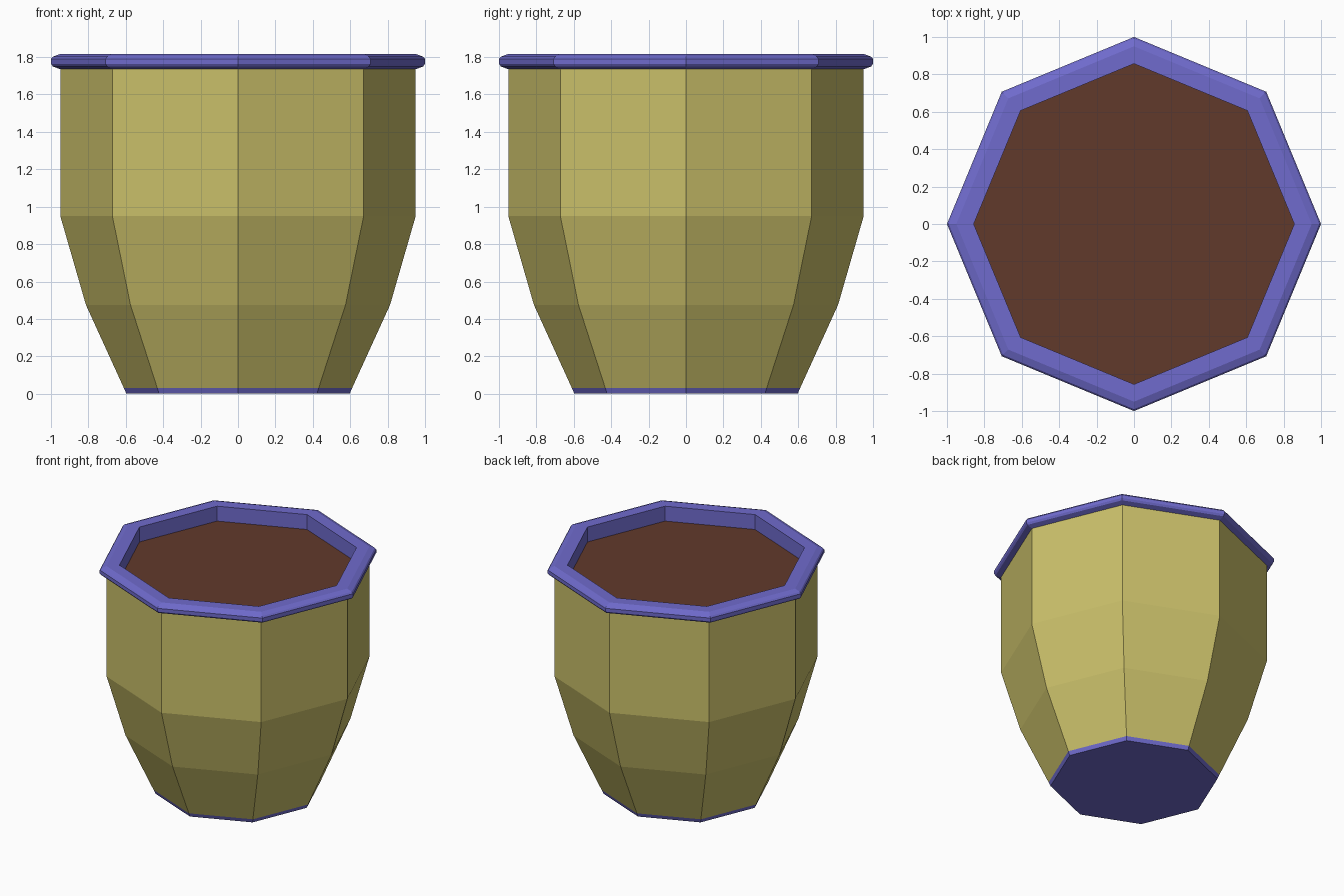
import bpy, bmesh
from math import cos, sin, pi

if "Cube" in bpy.data.objects:
    bpy.data.objects.remove(bpy.data.objects["Cube"])

SIDES = 8


def material(name, rgb):
    m = bpy.data.materials.new(name)
    m.diffuse_color = (*rgb, 1)
    m.use_nodes = True
    m.node_tree.nodes["Principled BSDF"].inputs["Base Color"].default_value = m.diffuse_color
    return m


def lathe(name, profile, mat, cap_bottom=False, cap_top=False):
    """Turn an (radius, z) profile into a flat-shaded octagonal shell."""
    bm = bmesh.new()
    rings = [[bm.verts.new((r * cos(2 * pi * i / SIDES), r * sin(2 * pi * i / SIDES), z))
              for i in range(SIDES)] for r, z in profile]
    for low, high in zip(rings, rings[1:]):
        for i in range(SIDES):
            j = (i + 1) % SIDES
            bm.faces.new((low[i], low[j], high[j], high[i]))
    if cap_bottom:
        bm.faces.new(rings[0][::-1])
    if cap_top:
        bm.faces.new(rings[-1])
    mesh = bpy.data.meshes.new(name)
    bm.to_mesh(mesh)
    bm.free()
    mesh.materials.append(mat)
    obj = bpy.data.objects.new(name, mesh)
    bpy.context.collection.objects.link(obj)
    return obj


olive = material("olive_glaze", (0.59, 0.525, 0.143))
blue = material("blue_trim", (0.16, 0.147, 0.61))
brown = material("soil_brown", (0.12, 0.041, 0.024))

# Base trim with closed underside
lathe("base_trim", [(0.597, 0), (0.61, 0.03)], blue, cap_bottom=True)

# Faceted pot wall
lathe("pot_body", [(0.61, 0.03), (0.813, 0.475), (0.95, 0.95), (0.95, 1.735)], olive)

# Bevelled rim, over the lip and down inside to the soil
lathe("rim", [(0.95, 1.735), (0.99, 1.75), (1.0, 1.764), (1.0, 1.79), (0.99, 1.802),
              (0.95, 1.817), (0.857, 1.817), (0.857, 1.70)], blue)

# Soil surface
lathe("soil", [(0.857, 1.70)], brown, cap_top=True)
